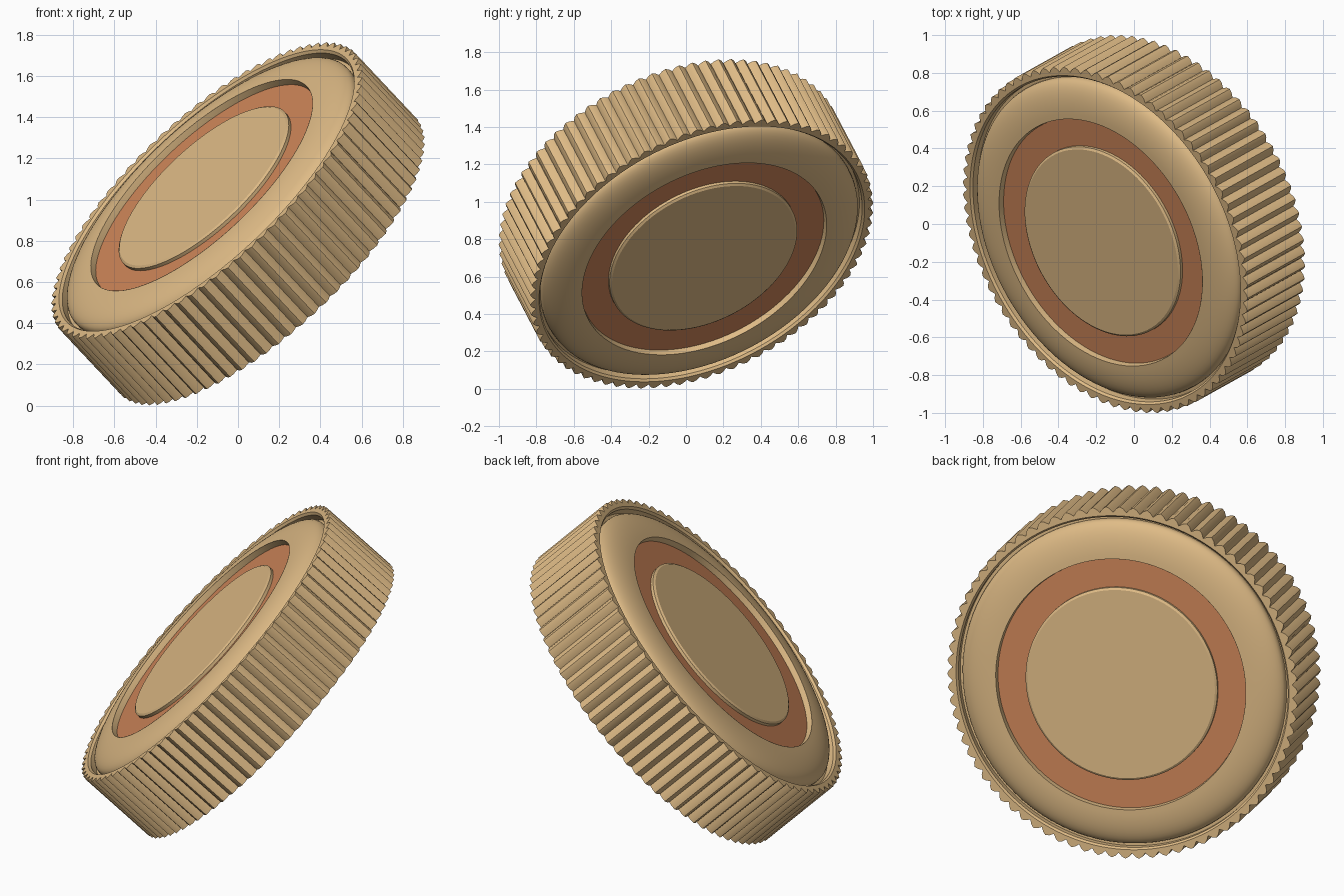
import bpy, bmesh, math
from mathutils import Vector, Matrix

if "Cube" in bpy.data.objects:
    bpy.data.objects.remove(bpy.data.objects["Cube"])

AXIS = Vector((-0.64, -0.357, 0.681)).normalized()
POSE = Matrix.Translation((0, 0, 0.8825)) @ Vector((0, 0, 1)).rotation_difference(AXIS).to_matrix().to_4x4()
TEETH = 80


def material(name, rgb):
    m = bpy.data.materials.new(name)
    m.diffuse_color = (*rgb, 1)
    m.use_nodes = True
    m.node_tree.nodes["Principled BSDF"].inputs["Base Color"].default_value = m.diffuse_color
    return m


tan = material("tan", (0.74, 0.50, 0.24))
orange = material("orange", (0.62, 0.24, 0.10))


def finish(name, bm, mat, angle=25):
    bmesh.ops.recalc_face_normals(bm, faces=bm.faces)
    bm.transform(POSE)
    me = bpy.data.meshes.new(name)
    bm.to_mesh(me)
    bm.free()
    me.materials.append(mat)
    ob = bpy.data.objects.new(name, me)
    bpy.context.collection.objects.link(ob)
    bpy.ops.object.select_all(action='DESELECT')
    ob.select_set(True)
    bpy.context.view_layer.objects.active = ob
    bpy.ops.object.shade_smooth_by_angle(angle=math.radians(angle))


def ring(bm, radii, z):
    n = len(radii)
    return [bm.verts.new((r * math.cos(2 * math.pi * i / n), r * math.sin(2 * math.pi * i / n), z))
            for i, r in enumerate(radii)]


def bridge(bm, a, b):
    n = len(a)
    for i in range(n):
        j = (i + 1) % n
        bm.faces.new((a[i], a[j], b[j], b[i]))


def lathe(name, half, mat, n=96):
    """Spin a top-half profile (outer to inner), mirrored to the lower face."""
    bm = bmesh.new()
    profile = half + [(r, -z) for r, z in reversed(half)]
    rings = [ring(bm, [r] * n, z) for r, z in profile]
    for a, b in zip(rings, rings[1:]):
        bridge(bm, a, b)
    bridge(bm, rings[-1], rings[0])
    finish(name, bm, mat)


# knurled outer tyre with stepped inner lip
bm = bmesh.new()
tooth = (0.952, 0.972, 0.982, 0.972)
star = list(tooth) * TEETH
n = len(star)
H = 0.238
loops = [ring(bm, r, z) for r, z in (
    (star, H), ([0.932] * n, H), ([0.922] * n, 0.225), ([0.922] * n, 0.17),
    ([0.922] * n, -0.17), ([0.922] * n, -0.225), ([0.932] * n, -H), (star, -H))]
for a, b in zip(loops, loops[1:] + loops[:1]):
    bridge(bm, a, b)
finish("knurled_rim", bm, tan)

# domed band on both faces, falling outward into the rim groove
dome = [(0.925, 0.185), (0.905, 0.185), (0.905, 0.20)]
dome += [(0.70 + 0.205 * math.cos(t), 0.20 + 0.075 * math.sin(t))
         for t in [math.radians(a) for a in range(10, 91, 8)]]
dome += [(0.70, 0.276), (0.695, 0.235)]
lathe("domed_band", dome, tan)

# coloured inlay ring
lathe("inlay_ring", [(0.70, 0.243), (0.53, 0.243)], orange)

# raised centre disc, small bevelled edge
bm = bmesh.new()
discs = [ring(bm, [r] * 96, z) for r, z in
         ((0.525, 0.268), (0.537, 0.260), (0.537, -0.260), (0.525, -0.268))]
for a, b in zip(discs, discs[1:]):
    bridge(bm, a, b)
bm.faces.new(discs[0])
bm.faces.new(discs[-1])
finish("centre_disc", bm, tan)
